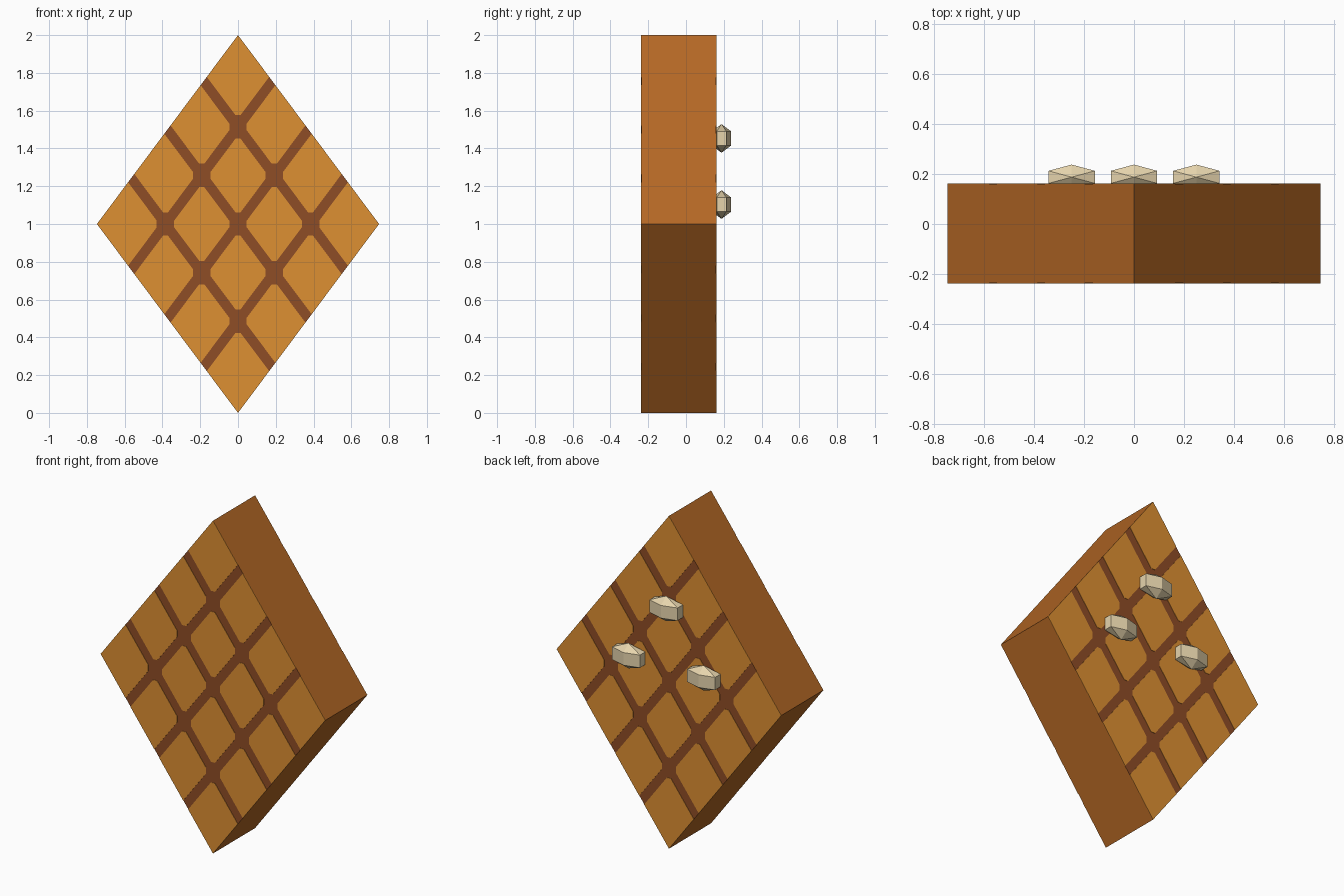
import bpy
import bmesh
from mathutils import Matrix

HALF_W = 0.747            # half width of the diamond
FRONT, BACK = -0.238, 0.162
PLATE = 0.002             # thickness of the toasted squares
LINE = 0.022              # half width of a groove line
CUT = 0.018               # corner cut of a square


def material(name, rgb):
    """Flat colour given as sRGB bytes, stored as linear."""
    lin = [((c / 255 + 0.055) / 1.055) ** 2.4 for c in rgb] + [1.0]
    mat = bpy.data.materials.new(name)
    mat.use_nodes = True
    mat.diffuse_color = lin
    mat.node_tree.nodes["Principled BSDF"].inputs["Base Color"].default_value = lin
    return mat


def finish(name, bm, *mats):
    bmesh.ops.recalc_face_normals(bm, faces=bm.faces)
    mesh = bpy.data.meshes.new(name)
    bm.to_mesh(mesh)
    bm.free()
    for mat in mats:
        mesh.materials.append(mat)
    obj = bpy.data.objects.new(name, mesh)
    bpy.context.collection.objects.link(obj)
    return obj


def prism(bm, outline, y0, y1):
    """Extrude an outline in slanted (u, v) coordinates along y."""
    pts = [(HALF_W * (u - v), 1 + u + v) for u, v in outline]
    face = bm.faces.new([bm.verts.new((x, y0, z)) for x, z in pts])
    new = bmesh.ops.extrude_face_region(bm, geom=[face], use_keep_orig=True)["geom"]
    for vert in new:
        if isinstance(vert, bmesh.types.BMVert):
            vert.co.y = y1


def square(u0, u1, v0, v1):
    """Outline of one square, with corners cut where two lines cross."""
    pts = []
    for u, v, along_v in ((u0, v0, True), (u1, v0, False), (u1, v1, True), (u0, v1, False)):
        du = CUT if u == u0 else -CUT
        dv = CUT if v == v0 else -CUT
        if abs(u) == 0.5 or abs(v) == 0.5:
            pts.append((u, v))
        else:
            pair = [(u, v + dv), (u + du, v)]
            pts += pair if along_v else pair[::-1]
    return pts


cube = bpy.data.objects.get("Cube")
if cube:
    bpy.data.objects.remove(cube, do_unlink=True)

crust = material("crust brown", (181, 104, 37))
groove = material("groove brown", (143, 77, 38))
golden = material("golden batter", (222, 144, 50))
cream = material("almond cream", (230, 212, 172))

# Diamond slab: brown rim, darker groove colour on the two large faces
bm = bmesh.new()
prism(bm, [(-0.5, -0.5), (0.5, -0.5), (0.5, 0.5), (-0.5, 0.5)], FRONT + PLATE, BACK - PLATE)
bm.normal_update()
for f in bm.faces:
    f.material_index = 1 if abs(f.normal.y) > 0.9 else 0
finish("diamond_slab", bm, crust, groove)

# Golden squares between the grooves, on both large faces
lines = [-0.257, 0, 0.257]
spans = list(zip([-0.5] + [c + LINE for c in lines], [c - LINE for c in lines] + [0.5]))
for name, y0, y1 in (("front_squares", FRONT, FRONT + PLATE),
                     ("back_squares", BACK - PLATE, BACK)):
    bm = bmesh.new()
    for u0, u1 in spans:
        for v0, v1 in spans:
            prism(bm, square(u0, u1, v0, v1), y0, y1)
    finish(name, bm, golden)

# Three faceted almonds half sunk into the back
for name, x, z in (("top_almond", 0, 1.453), ("left_almond", 0.25, 1.103),
                   ("right_almond", -0.25, 1.103)):
    bm = bmesh.new()
    bmesh.ops.create_uvsphere(bm, u_segments=6, v_segments=3, radius=1)
    bmesh.ops.transform(bm, verts=bm.verts, matrix=Matrix.Translation((x, 0.188, z))
                        @ Matrix.Diagonal((0.124, 0.058, 0.076, 1)))
    finish(name, bm, cream)
